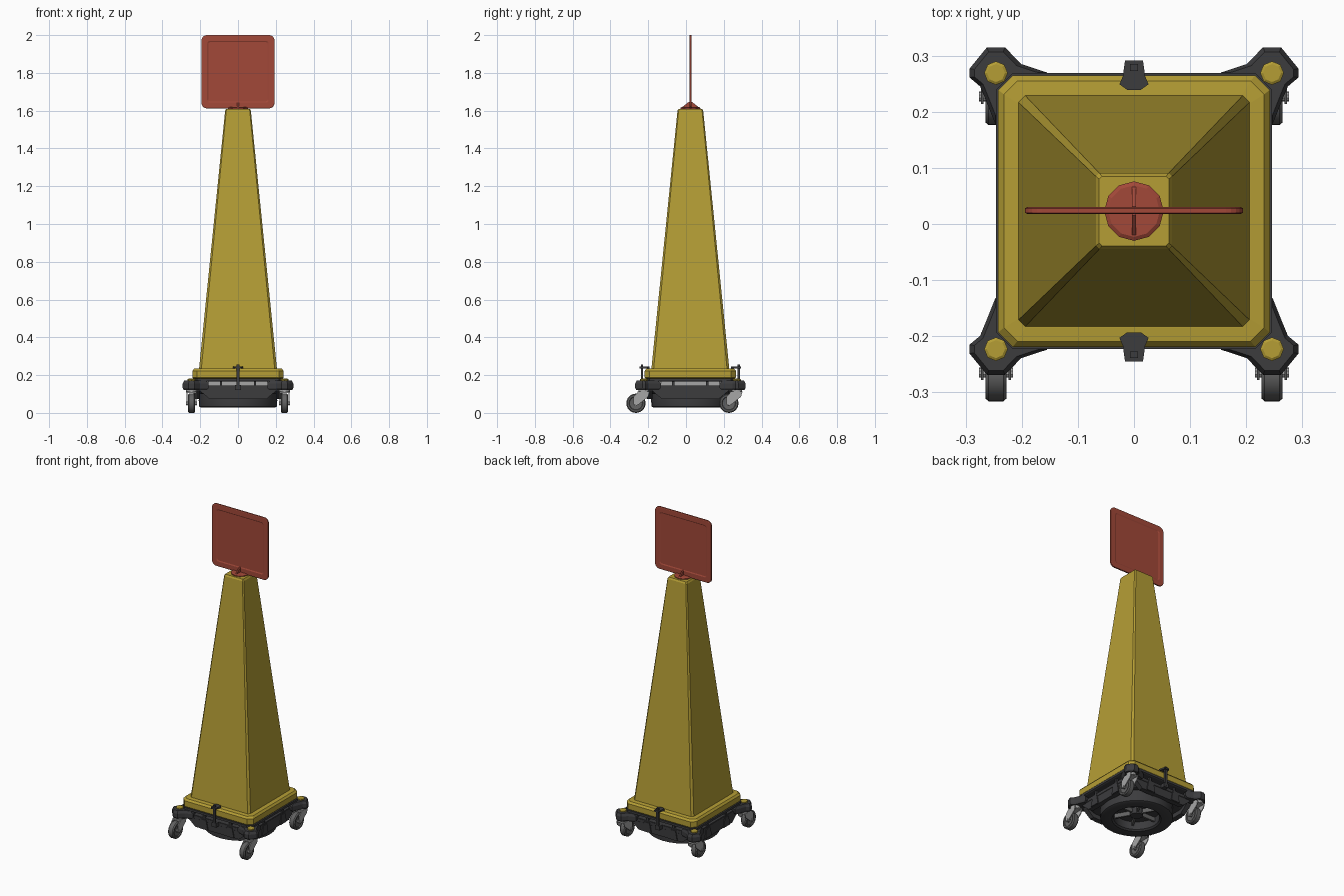
import bpy, bmesh, math
from mathutils import Vector, Matrix

if "Cube" in bpy.data.objects:
    bpy.data.objects.remove(bpy.data.objects["Cube"], do_unlink=True)

CY = 0.023  # centre of the cone and dolly along y


def material(name, rgb):
    m = bpy.data.materials.new(name)
    m.use_nodes = True
    m.diffuse_color = (*rgb, 1)
    m.node_tree.nodes["Principled BSDF"].inputs["Base Color"].default_value = (*rgb, 1)
    return m


YELLOW = material("yellow plastic", (0.46, 0.34, 0.035))
RED = material("red plastic", (0.36, 0.065, 0.04))
BLACK = material("black plastic", (0.045, 0.045, 0.048))
STEEL = material("light grey steel", (0.38, 0.38, 0.38))
TYRE = material("grey rubber", (0.12, 0.12, 0.12))


def make(name, bm, mat, bevel=0, smooth=False, segments=1):
    bmesh.ops.recalc_face_normals(bm, faces=bm.faces)
    me = bpy.data.meshes.new(name)
    bm.to_mesh(me)
    bm.free()
    me.materials.append(mat)
    ob = bpy.data.objects.new(name, me)
    bpy.context.collection.objects.link(ob)
    if bevel:
        mod = ob.modifiers.new("bevel", "BEVEL")
        mod.width, mod.segments = bevel, segments
    if smooth:
        bpy.ops.object.select_all(action="DESELECT")
        ob.select_set(True)
        bpy.context.view_layer.objects.active = ob
        bpy.ops.object.shade_smooth_by_angle(angle=math.radians(35))
    return ob


def loft(name, rings, mat, closed=False, **kw):
    """Skin a list of equal-length point rings; cap the ends unless closed."""
    bm = bmesh.new()
    vs = [[bm.verts.new(p) for p in r] for r in rings]
    n = len(vs[0])
    pairs = list(zip(vs, vs[1:])) + ([(vs[-1], vs[0])] if closed else [])
    for a, b in pairs:
        for i in range(n):
            j = (i + 1) % n
            bm.faces.new((a[i], a[j], b[j], b[i]))
    if not closed:
        bm.faces.new(vs[0])
        bm.faces.new(vs[-1])
    return make(name, bm, mat, **kw)


def box(name, c, s, mat, **kw):
    bm = bmesh.new()
    bmesh.ops.create_cube(bm, size=1)
    bmesh.ops.scale(bm, vec=s, verts=bm.verts)
    bmesh.ops.translate(bm, vec=c, verts=bm.verts)
    return make(name, bm, mat, **kw)


def square(h, z, cut):
    """Square ring with clipped corners."""
    k = h - cut
    pts = [(h, -k), (h, k), (k, h), (-k, h), (-h, k), (-h, -k), (-k, -h), (k, -h)]
    return [(x, y + CY, z) for x, y in pts]


def circle(r, z, n, c=(0, CY)):
    return [(c[0] + r * math.cos(math.tau * i / n), c[1] + r * math.sin(math.tau * i / n), z)
            for i in range(n)]


def extrude(name, pts, place, a, b, mat, **kw):
    """Extrude a 2D outline between two depths; place maps (u, v, depth) to space."""
    return loft(name, [[place(u, v, d) for u, v in pts] for d in (a, b)], mat, **kw)


def lathe_x(name, profile, c, n, mat, **kw):
    """Closed profile of (x, radius) turned around an axis along x."""
    rings = [[(c[0] + x, c[1] + r * math.cos(math.tau * i / n), c[2] + r * math.sin(math.tau * i / n))
              for x, r in profile] for i in range(n)]
    return loft(name, rings, mat, closed=True, **kw)


# Cone body and its square foot
loft("cone_body", [square(0.207, 0.225, 0.012), square(0.068, 1.6, 0.006),
                   square(0.062, 1.61, 0.005)], YELLOW)
loft("cone_foot", [square(0.234, 0.18, 0.025), square(0.242, 0.188, 0.026),
                   square(0.242, 0.222, 0.026), square(0.232, 0.234, 0.024),
                   square(0.208, 0.236, 0.015)], YELLOW)


# Sign panel with rounded corners, a raised border and a support
def rounded(hw, r, zc=1.806, n=5):
    pts = []
    for q, (sx, sz) in enumerate([(1, 1), (-1, 1), (-1, -1), (1, -1)]):
        for i in range(n + 1):
            t = math.pi / 2 * (q + i / n)
            pts.append((sx * (hw - r) + r * math.cos(t), zc + sz * (hw - r) + r * math.sin(t)))
    return pts


def ring_xz(hw, r, y):
    return [(x, y, z) for x, z in rounded(hw, r)]


YS = 0.024
loft("sign_panel", [ring_xz(0.16, 0.012, YS - 0.003), ring_xz(0.16, 0.012, YS + 0.003)], RED)
loft("sign_border", [ring_xz(0.194, 0.03, YS - 0.004), ring_xz(0.19, 0.028, YS - 0.006),
                     ring_xz(0.163, 0.014, YS - 0.006), ring_xz(0.157, 0.012, YS - 0.003),
                     ring_xz(0.157, 0.012, YS + 0.003), ring_xz(0.163, 0.014, YS + 0.006),
                     ring_xz(0.19, 0.028, YS + 0.006), ring_xz(0.194, 0.03, YS + 0.004)],
     RED, closed=True)
loft("sign_socket", [circle(0.053, 1.605, 12), circle(0.053, 1.615, 12),
                     circle(0.046, 1.619, 12)], RED)
extrude("sign_gusset", [(-0.048, 1.615), (0.048, 1.615), (0.008, 1.647), (-0.008, 1.647)],
        lambda u, v, d: (d, CY + u, v), -0.004, 0.004, RED)

# Dolly deck, inner tray and round tub underneath
loft("dolly_rim", [square(0.238, 0.166, 0.03), square(0.246, 0.17, 0.03),
                   square(0.246, 0.183, 0.03)], BLACK)
loft("steel_tray", [square(0.185, 0.14, 0.03), square(0.185, 0.167, 0.03)], STEEL)
loft("dolly_deck", [square(0.2, 0.1, 0.06), square(0.232, 0.125, 0.05),
                    square(0.232, 0.142, 0.05)], BLACK)
loft("round_tub", [circle(0.205, 0.11, 32), circle(0.208, 0.066, 32), circle(0.205, 0.033, 32),
                   circle(0.195, 0.028, 32), circle(0.14, 0.028, 32), circle(0.13, 0.036, 32),
                   circle(0.13, 0.085, 32)], BLACK, smooth=True)
loft("tub_hub", [circle(0.035, 0.05, 16), circle(0.04, 0.09, 16)], BLACK)
for k in range(6):
    t = math.tau * k / 6
    rib = box("tub_rib", (0.08, 0, 0.074), (0.11, 0.012, 0.03), TYRE)
    rib.matrix_world = Matrix.Translation((0, CY, 0)) @ Matrix.Rotation(t, 4, "Z")

# Sagging skirts with posts on all four sides
skirt = [(-0.22, 0.145), (-0.2, 0.115), (-0.15, 0.073), (0.15, 0.073), (0.2, 0.115), (0.22, 0.145)]
for k, side in enumerate(("front", "left", "back", "right")):
    turn = Matrix.Translation((0, CY, 0)) @ Matrix.Rotation(k * math.pi / 2, 4, "Z")
    extrude(side + "_skirt", skirt, lambda u, v, d: (u, d, v), -0.23, -0.2,
            BLACK).matrix_world = turn
    for x in (-0.09, 0.09):
        box(side + "_post", (x, -0.222, 0.155), (0.012, 0.015, 0.035), BLACK).matrix_world = turn
        extrude(side + "_rib", [(-0.03, 0.075), (0.03, 0.075), (0.018, 0.135), (-0.018, 0.135)],
                lambda u, v, d, x=x: (x + u, d, v), -0.236, -0.228, BLACK).matrix_world = turn

# Corner arms, caps and casters
for sx, xn in ((1, "left"), (-1, "right")):
    for sy, yn in ((-1, "front"), (1, "back")):
        tag = yn + "_" + xn + "_"
        X, Y = sx * 0.246, CY + sy * 0.246
        # Outline of the arm in one quadrant, mirrored into place
        half = [(0.247, 0.155), (0.274, 0.222), (0.293, 0.238), (0.293, 0.254)]
        outline = half + [(0.262, 0.292), (0.23, 0.292), (0.201, 0.262), (0.155, 0.247), (0.17, 0.17)]

        def arm_ring(z, grow):
            return [(X + sx * (u - 0.246) * grow, Y + sy * (v - 0.246) * grow, z) for u, v in outline]
        loft(tag + "arm", [arm_ring(0.122, 0.88), arm_ring(0.132, 1), arm_ring(0.155, 1),
                           arm_ring(0.171, 0.82)], BLACK)
        loft(tag + "cap", [circle(0.021, 0.165, 8, (X, Y)), circle(0.021, 0.178, 8, (X, Y)),
                           circle(0.016, 0.181, 8, (X, Y))], YELLOW)
        # Caster: swivel, fork cheeks and wheel trailing toward the front
        wc = Vector((X, Y - 0.042, 0.051))
        loft(tag + "swivel", [circle(0.028, 0.108, 16, (X, Y)), circle(0.028, 0.125, 16, (X, Y))],
             STEEL, smooth=True)
        fork = [(0.03, 0.112), (-0.03, 0.112), (-0.055, 0.085), (-0.055, 0.045),
                (-0.04, 0.038), (-0.028, 0.045), (0.022, 0.085)]
        for s in (-1, 1):
            extrude(tag + "fork_cheek", fork, lambda u, v, d: (X + d, Y + u, v),
                    s * 0.022, s * 0.027, STEEL)
        box(tag + "fork_bridge", (X, Y - 0.005, 0.108), (0.05, 0.06, 0.008), STEEL)
        lathe_x(tag + "wheel", [(-0.012, 0.012), (-0.014, 0.034), (-0.019, 0.037), (-0.019, 0.046),
                                (-0.013, 0.051), (0.013, 0.051), (0.019, 0.046), (0.019, 0.037),
                                (0.014, 0.034), (0.012, 0.012)], wc, 24, TYRE, smooth=True)
        lathe_x(tag + "axle", [(-0.03, 0.001), (-0.03, 0.009), (0.03, 0.009), (0.03, 0.001)],
                wc, 10, STEEL)

# Front and back latches: upright rod with a fan-shaped thumb plate
for s, name in ((-1, "front"), (1, "back")):
    fan = [(-0.016, 0.268), (0.016, 0.268), (0.02, 0.24), (0.026, 0.226), (0.012, 0.216),
           (-0.012, 0.216), (-0.026, 0.226), (-0.02, 0.24)]
    extrude(name + "_latch_plate", fan, lambda u, v, d: (u, CY + s * v, d), 0.236, 0.246, BLACK)
    box(name + "_latch_rod", (0, CY + s * 0.256, 0.193), (0.014, 0.012, 0.125), BLACK)
    box(name + "_latch_bracket", (0, CY + s * 0.246, 0.135), (0.03, 0.03, 0.025), BLACK)
